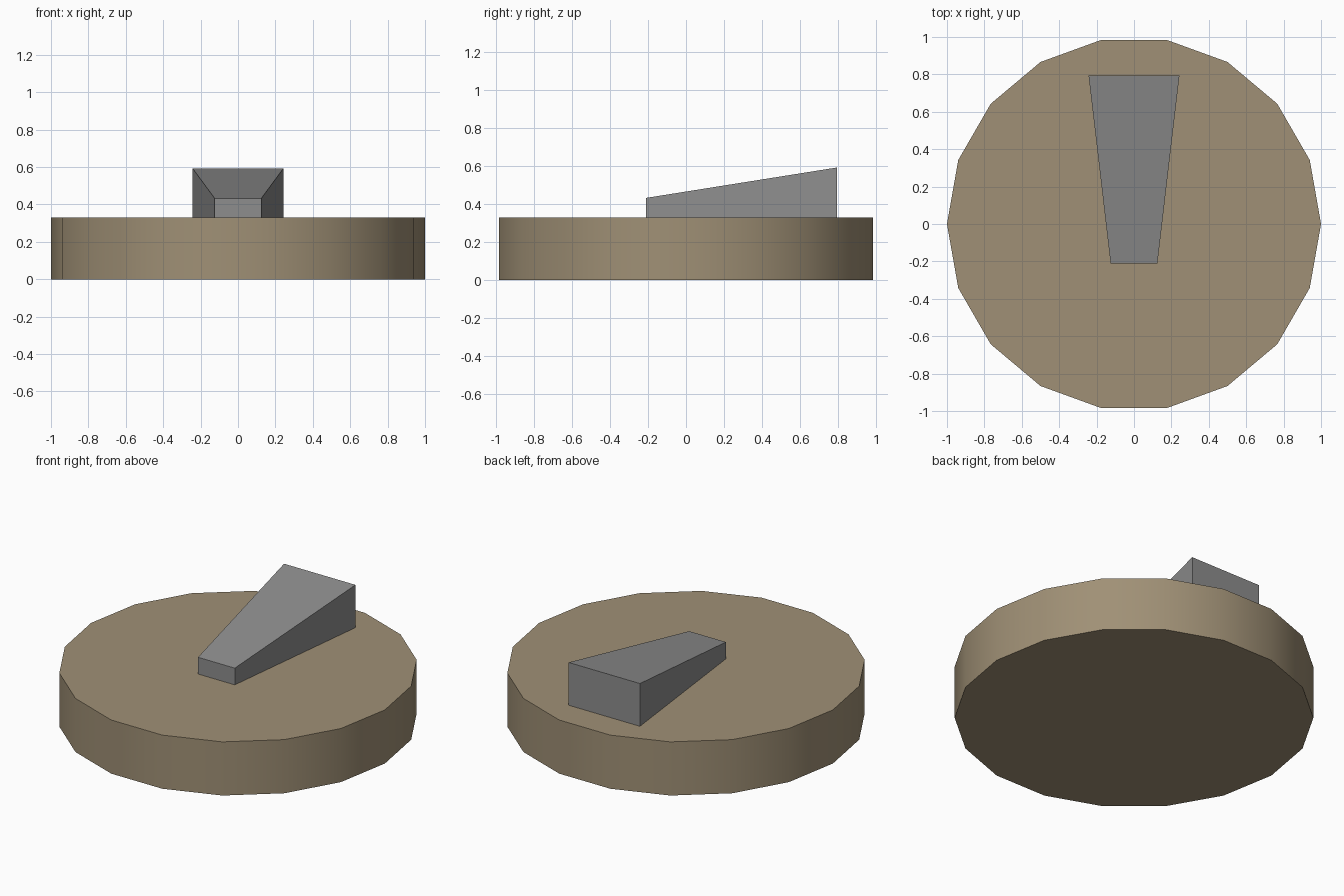
import bpy, bmesh, math

if "Cube" in bpy.data.objects:
    bpy.data.objects.remove(bpy.data.objects["Cube"])


def material(name, rgb):
    m = bpy.data.materials.new(name)
    m.diffuse_color = (*rgb, 1.0)
    m.use_nodes = True
    m.node_tree.nodes["Principled BSDF"].inputs["Base Color"].default_value = m.diffuse_color
    return m


def loft(name, lower, upper, mat):
    """Solid between two matching closed outlines."""
    bm = bmesh.new()
    lo = [bm.verts.new(p) for p in lower]
    up = [bm.verts.new(p) for p in upper]
    n = len(lo)
    bm.faces.new(lo[::-1])
    bm.faces.new(up)
    for i in range(n):
        j = (i + 1) % n
        bm.faces.new((lo[i], lo[j], up[j], up[i]))
    bmesh.ops.recalc_face_normals(bm, faces=bm.faces)
    mesh = bpy.data.meshes.new(name)
    bm.to_mesh(mesh)
    bm.free()
    obj = bpy.data.objects.new(name, mesh)
    bpy.context.collection.objects.link(obj)
    mesh.materials.append(mat)
    return obj


tan = material("tan", (0.35, 0.28, 0.18))
grey = material("grey", (0.27, 0.27, 0.27))

# Round base: 18 sides, smooth rim with sharp top and bottom edges
SIDES, HEIGHT = 18, 0.33
ring = [(math.cos(a), math.sin(a)) for a in
        (2 * math.pi * i / SIDES for i in range(SIDES))]
base = loft("round_base", [(x, y, 0) for x, y in ring],
            [(x, y, HEIGHT) for x, y in ring], tan)
bpy.context.view_layer.objects.active = base
base.select_set(True)
bpy.ops.object.shade_smooth_by_angle(angle=math.radians(30))

# Tapered wedge: narrow and low in front, wide and tall at the back
outline = [(-0.125, -0.21, 0.433), (0.125, -0.21, 0.433),
           (0.243, 0.795, 0.593), (-0.243, 0.795, 0.593)]
loft("pointer_wedge", [(x, y, HEIGHT) for x, y, z in outline], outline, grey)
